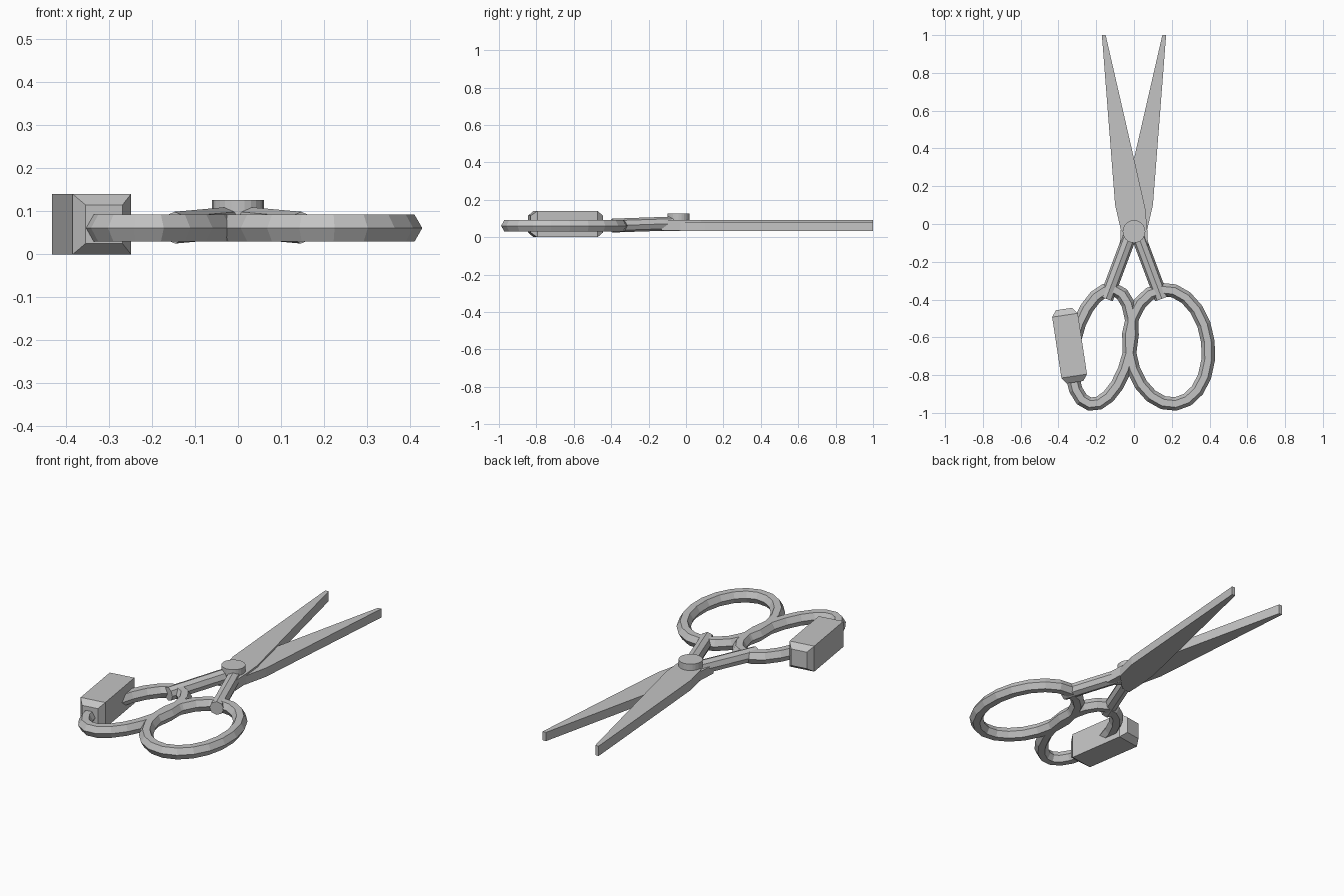
import bpy, bmesh, math
from mathutils import Vector, Matrix

if "Cube" in bpy.data.objects:
    bpy.data.objects.remove(bpy.data.objects["Cube"], do_unlink=True)

GREY = (0.55, 0.55, 0.55, 1.0)
steel = bpy.data.materials.new("grey_steel")
steel.use_nodes = True
steel.diffuse_color = GREY
steel.node_tree.nodes["Principled BSDF"].inputs["Base Color"].default_value = GREY


def finish(name, bm):
    """Turn a bmesh into a flat-shaded steel object."""
    bmesh.ops.recalc_face_normals(bm, faces=bm.faces[:])
    mesh = bpy.data.meshes.new(name)
    bm.to_mesh(mesh)
    bm.free()
    mesh.materials.append(steel)
    obj = bpy.data.objects.new(name, mesh)
    bpy.context.collection.objects.link(obj)
    return obj


def blade(name, side, z0, z1):
    """Flat blade with its tang crossing over the pivot."""
    outline = [(0.15, 1), (0.17, 1), (0.1, 0.1), (0.07, -0.03), (-0.02, -0.12),
               (-0.075, -0.13), (-0.07, -0.03), (-0.06, 0.08), (-0.015, 0.28)]
    bm = bmesh.new()
    face = bm.faces.new([bm.verts.new((side * x, y, z0)) for x, y in outline])
    ext = bmesh.ops.extrude_face_region(bm, geom=[face])
    top = [v for v in ext["geom"] if isinstance(v, bmesh.types.BMVert)]
    bmesh.ops.translate(bm, vec=(0, 0, z1 - z0), verts=top)
    return finish(name, bm)


def rod(name, start, end, radius, sides):
    """Straight prism between two points."""
    a, b = Vector(start), Vector(end)
    axis = b - a
    place = Matrix.Translation((a + b) / 2) @ axis.to_track_quat('Z', 'Y').to_matrix().to_4x4()
    bm = bmesh.new()
    bmesh.ops.create_cone(bm, cap_ends=True, segments=sides, radius1=radius,
                          radius2=radius, depth=axis.length, matrix=place)
    return finish(name, bm)


def finger_ring(name, centre, half_w, half_h, tilt, segments=20, sides=6, radius=0.036):
    """Oval loop with a six-sided section, leaning by the tilt angle."""
    bm = bmesh.new()
    loops = []
    for i in range(segments):
        t = math.tau * i / segments
        mid = Vector((half_w * math.cos(t), half_h * math.sin(t), 0))
        out = Vector((half_h * math.cos(t), half_w * math.sin(t), 0)).normalized()
        angles = [math.tau * j / sides for j in range(sides)]
        loops.append([bm.verts.new(mid + radius * (out * math.cos(a) + Vector((0, 0, math.sin(a)))))
                      for a in angles])
    for i in range(segments):
        a, b = loops[i], loops[(i + 1) % segments]
        for j in range(sides):
            k = (j + 1) % sides
            bm.faces.new((a[j], b[j], b[k], a[k]))
    obj = finish(name, bm)
    obj.location = centre
    obj.rotation_euler.z = math.radians(tilt)
    return obj


def grip_block(name, centre, size, end_inset, end_length, tilt):
    """Block whose two ends taper to smaller faces."""
    bm = bmesh.new()
    bmesh.ops.create_cube(bm, size=1, matrix=Matrix.Diagonal((*size, 1)))
    for d in (-1, 1):
        cap = next(f for f in bm.faces if f.normal.y * d > 0.9)
        bmesh.ops.inset_region(bm, faces=[cap], thickness=end_inset)
        bmesh.ops.translate(bm, vec=(0, d * end_length, 0), verts=cap.verts[:])
    obj = finish(name, bm)
    obj.location = centre
    obj.rotation_euler.z = math.radians(tilt)
    return obj


# Blades, shanks and pivot
for label, side, z0, z1 in (("left", 1, 0.033, 0.081), ("right", -1, 0.037, 0.091)):
    blade(label + "_blade", side, z0, z1)
    rod(label + "_shank", (side * 0.025, -0.07, 0.073), (side * 0.147, -0.395, 0.062), 0.037, 8)
rod("pivot_screw", (0, -0.04, 0.06), (0, -0.04, 0.126), 0.06, 24)

# Finger loops and the block on the smaller one
finger_ring("left_finger_ring", (0.183, -0.65, 0.061), 0.21, 0.305, 7)
finger_ring("right_finger_ring", (-0.17, -0.65, 0.061), 0.15, 0.31, -12)
grip_block("grip_block", (-0.341, -0.644, 0.07), (0.137, 0.326, 0.14), 0.035, 0.033, 8.6)
